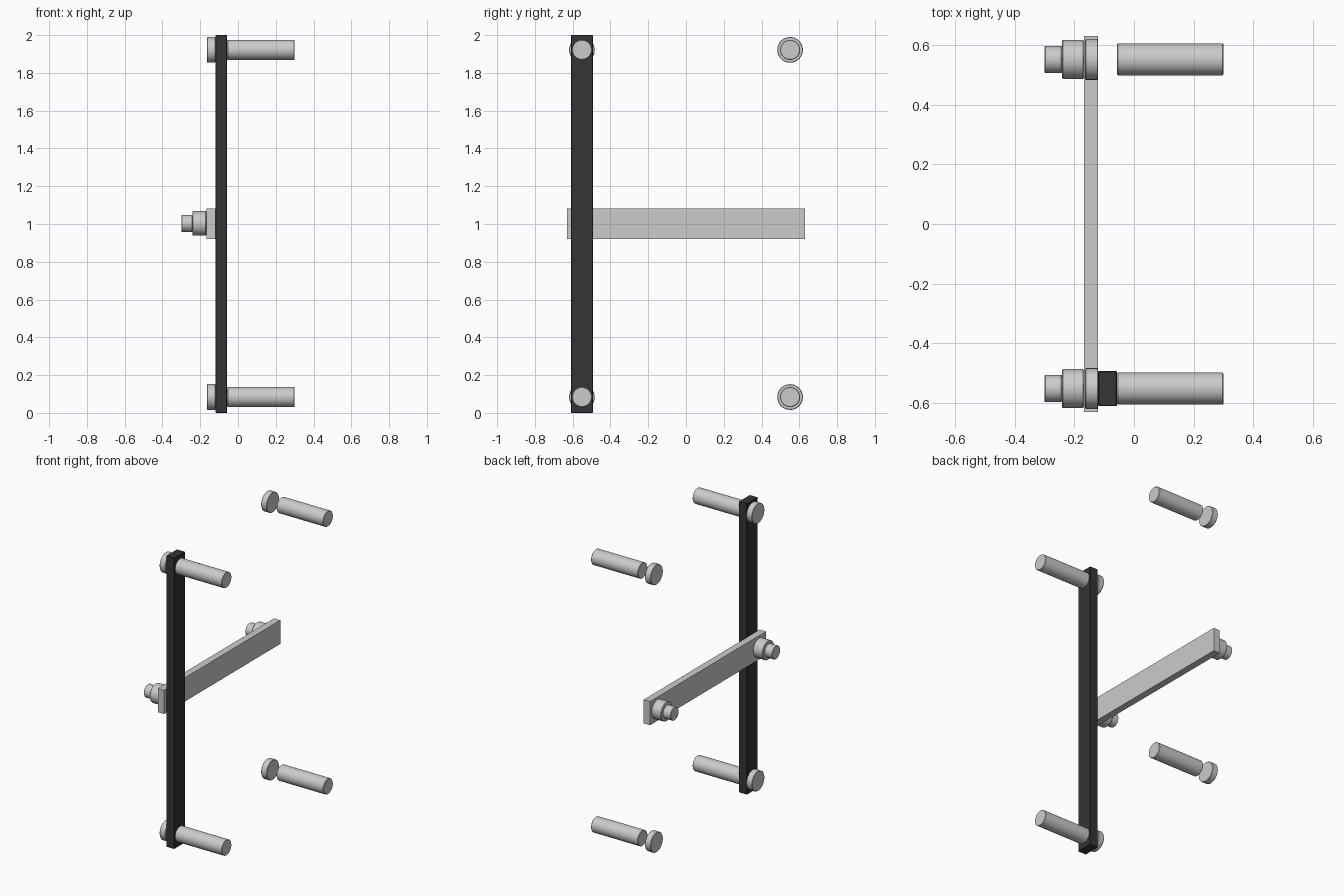
import bpy
from math import pi, radians

default = bpy.data.objects.get("Cube")
if default:
    bpy.data.objects.remove(default, do_unlink=True)


def make_material(name, value):
    mat = bpy.data.materials.new(name)
    mat.use_nodes = True
    colour = (value, value, value, 1)
    mat.diffuse_color = colour
    mat.node_tree.nodes["Principled BSDF"].inputs["Base Color"].default_value = colour
    return mat


steel = make_material("light grey steel", 0.6)
black = make_material("near black", 0.035)


def finish(name, mat, bevel):
    obj = bpy.context.object
    obj.name = name
    obj.data.materials.append(mat)
    bpy.ops.object.transform_apply(location=False, rotation=True, scale=True)
    if bevel:
        mod = obj.modifiers.new("Edge bevel", "BEVEL")
        mod.width = bevel
        mod.segments = 1
        mod.limit_method = "ANGLE"
        mod.angle_limit = radians(40)
    return obj


def box(name, low, high, mat, bevel=0.0):
    centre = [(a + b) / 2 for a, b in zip(low, high)]
    bpy.ops.mesh.primitive_cube_add(size=1, location=centre)
    bpy.context.object.scale = [b - a for a, b in zip(low, high)]
    return finish(name, mat, bevel)


def x_cylinder(name, x0, x1, y, z, radius):
    bpy.ops.mesh.primitive_cylinder_add(
        vertices=48, radius=radius, depth=x1 - x0,
        location=((x0 + x1) / 2, y, z), rotation=(0, pi / 2, 0))
    obj = finish(name, steel, 0.003)
    bpy.ops.object.shade_smooth_by_angle(angle=radians(30))
    return obj


PLATE_BACK, PLATE_FRONT, STRAP_FRONT = -0.168, -0.12, -0.057
PIN_Y = 0.551

# Horizontal crossbar and upright strap
box("crossbar", (PLATE_BACK, -0.63, 0.92), (PLATE_FRONT, 0.63, 1.083), steel)
box("upright_strap", (PLATE_FRONT, -0.61, 0), (STRAP_FRONT, -0.492, 2), black, 0.003)

for side, y in (("front", -PIN_Y), ("rear", PIN_Y)):
    # Stepped stud on each end of the crossbar
    x_cylinder(side + "_stud_collar", -0.241, PLATE_BACK, y, 1.003, 0.065)
    x_cylinder(side + "_stud_tip", -0.3, -0.241, y, 1.003, 0.045)
    # Long pins and their separate heads at top and bottom
    for level, z in (("lower", 0.084), ("upper", 1.922)):
        x_cylinder(f"{side}_{level}_pin", STRAP_FRONT, 0.3, y, z, 0.053)
        x_cylinder(f"{side}_{level}_pin_head", -0.164, PLATE_FRONT, y, z, 0.068)
